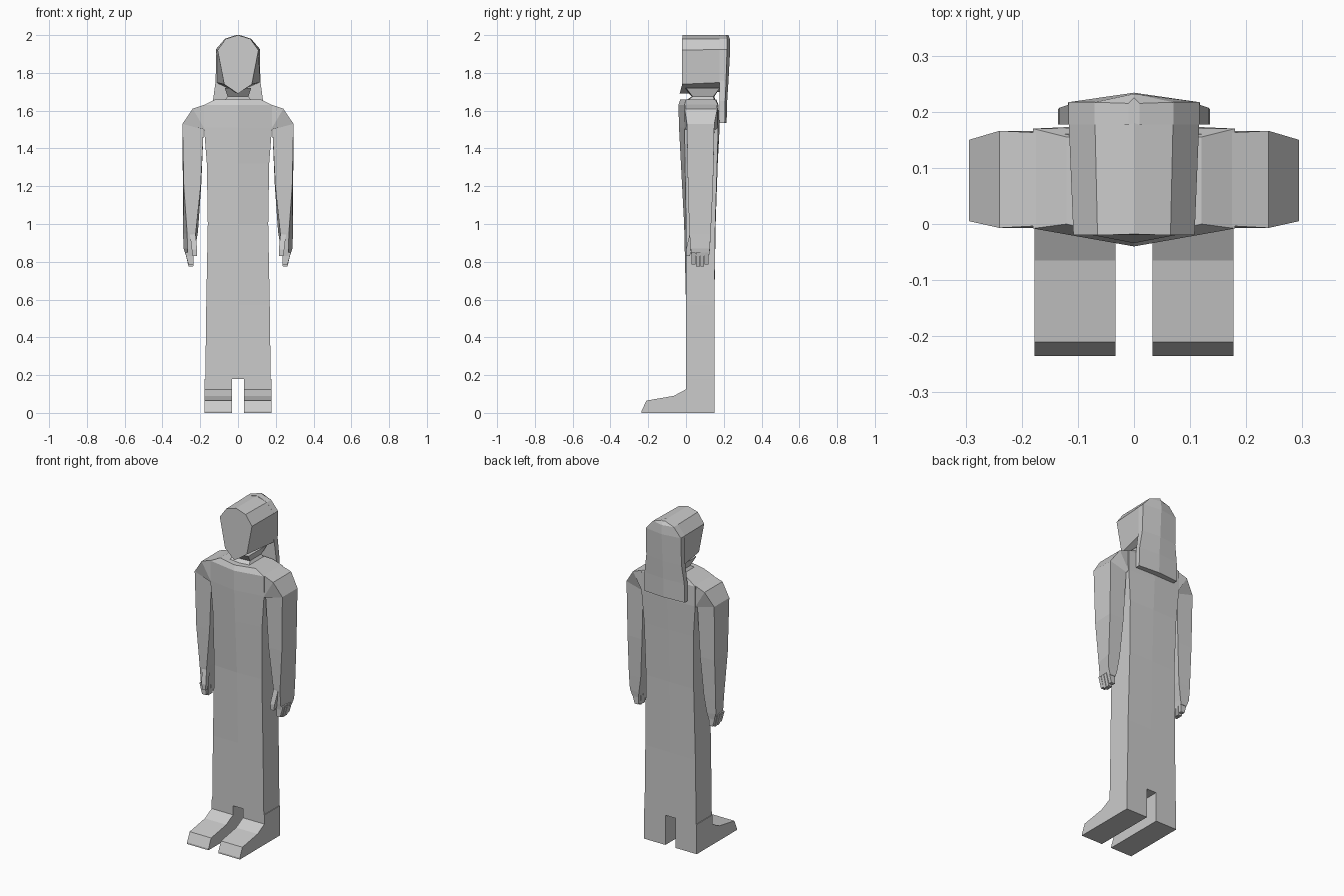
import bpy
import bmesh

default_cube = bpy.data.objects.get("Cube")
if default_cube:
    bpy.data.objects.remove(default_cube, do_unlink=True)

grey = bpy.data.materials.new("plain grey")
grey.use_nodes = True
grey.diffuse_color = (0.6, 0.6, 0.6, 1)
grey.node_tree.nodes["Principled BSDF"].inputs["Base Color"].default_value = grey.diffuse_color


def loft(name, rings, side=1):
    """Skin a closed, flat-shaded solid over matching rings; side=-1 mirrors it."""
    bm = bmesh.new()
    loops = [[bm.verts.new((side * x, y, z)) for x, y, z in ring] for ring in rings]
    count = len(loops[0])
    for lower, upper in zip(loops, loops[1:]):
        for i in range(count):
            j = (i + 1) % count
            bm.faces.new((lower[i], lower[j], upper[j], upper[i]))
    bm.faces.new(loops[0])
    bm.faces.new(loops[-1])
    bmesh.ops.recalc_face_normals(bm, faces=bm.faces)
    mesh = bpy.data.meshes.new(name)
    bm.to_mesh(mesh)
    bm.free()
    mesh.materials.append(grey)
    obj = bpy.data.objects.new(name, mesh)
    bpy.context.collection.objects.link(obj)
    return obj


def ridged_ring(z, half, front, back, front_ridge, back_ridge):
    """Six-sided cross-section with a centre ridge on the front and back."""
    return [(-half, front, z), (0, front_ridge, z), (half, front, z),
            (half, back, z), (0, back_ridge, z), (-half, back, z)]


def box_ring(z, left, right, front, back):
    return [(left, front, z), (right, front, z), (right, back, z), (left, back, z)]


# Robe: one tall ridged body
loft("robe_body", [ridged_ring(*level) for level in (
    (0.18, 0.173, 0, 0.15, 0, 0.15),
    (0.57, 0.168, 0, 0.15, 0, 0.15),
    (1.0, 0.16, 0, 0.155, -0.01, 0.157),
    (1.32, 0.165, -0.005, 0.165, -0.027, 0.168),
    (1.51, 0.18, -0.008, 0.17, -0.037, 0.178),
    (1.63, 0.18, -0.008, 0.17, -0.04, 0.172),
    (1.66, 0.12, 0, 0.155, -0.03, 0.16),
)])

# Neck: pinched between the shoulders and the jaw
loft("neck", [ridged_ring(*level) for level in (
    (1.655, 0.07, 0.01, 0.15, 0, 0.155),
    (1.675, 0.055, 0.035, 0.145, 0.03, 0.15),
    (1.72, 0.07, 0, 0.18, -0.01, 0.18),
)])


# Head: rounded-top outline carried from the narrow face to the wide back
def head_ring(outline, edge_y, ridge_y):
    right = [(x, ridge_y if x == 0 else edge_y, z) for x, z in outline]
    left = [(-x, y, z) for x, y, z in right[-2:0:-1]]
    return right + left


face = head_ring([(0, 2), (0.065, 1.98), (0.108, 1.92), (0.073, 1.74), (0, 1.69)],
                 -0.02, -0.034)
face[0] = (0, -0.018, 2)
crown_back = head_ring([(0, 2), (0.07, 1.98), (0.117, 1.925), (0.117, 1.75), (0, 1.7)],
                       0.2, 0.2)
loft("head", [face, crown_back])

# Hair: slab behind the head that flares over the upper back
loft("hair", [ridged_ring(*level) for level in (
    (1.535, 0.135, 0.177, 0.205, 0.18, 0.215),
    (1.65, 0.133, 0.177, 0.207, 0.18, 0.218),
    (1.76, 0.118, 0.177, 0.212, 0.18, 0.225),
    (1.925, 0.117, 0.177, 0.217, 0.18, 0.234),
    (1.98, 0.07, 0.177, 0.217, 0.18, 0.232),
    (2.0, 0.01, 0.177, 0.215, 0.18, 0.225),
)])


# Arms: each ring runs from the inner edge to the outer edge
def arm_ring(inner, outer, front, back, taper=0):
    (ix, iz), (ox, oz) = inner, outer
    return [(ix + taper / 2, front, iz), (ox - taper, front, oz),
            (ox, back, oz), (ix, back, iz)]


arm = [
    arm_ring((0.11, 1.5), (0.11, 1.655), 0, 0.16),
    arm_ring((0.175, 1.5), (0.24, 1.61), -0.007, 0.166),
    arm_ring((0.182, 1.5), (0.294, 1.53), 0.005, 0.15),
    arm_ring((0.195, 1.2), (0.292, 1.2), 0.01, 0.143, 0.005),
    arm_ring((0.212, 0.96), (0.291, 0.95), 0.018, 0.131, 0.022),
    arm_ring((0.228, 0.86), (0.288, 0.87), 0.025, 0.126, 0.02),
    arm_ring((0.235, 0.83), (0.274, 0.83), 0.03, 0.122, 0.006),
]

# Legs and feet: side outline pulled across the foot's width
foot_outline = [(0.15, 0), (0.15, 0.18), (0, 0.18), (0, 0.125),
                (-0.065, 0.09), (-0.21, 0.065), (-0.235, 0.01), (-0.235, 0)]

finger_pitch = 0.023
finger_tips = (0.785, 0.775, 0.775, 0.785)

for side, label in ((1, "left"), (-1, "right")):
    loft(label + "_arm", arm, side)
    loft(label + "_leg_and_foot",
         [[(x, y, z) for y, z in foot_outline] for x in (0.033, 0.177)], side)
    # Four fingers with thin gaps, and a shorter thumb in front
    for i, tip in enumerate(finger_tips):
        front = 0.03 + i * finger_pitch
        back = front + finger_pitch - 0.003
        loft(f"{label}_finger_{i + 1}", [
            box_ring(tip, 0.237, 0.262, front, back),
            box_ring(0.85, 0.235, 0.28, front, back)], side)
    loft(label + "_thumb", [
        box_ring(0.83, 0.218, 0.24, 0, 0.02),
        box_ring(0.865, 0.216, 0.245, 0, 0.03),
        box_ring(0.95, 0.225, 0.255, 0.02, 0.05)], side)
